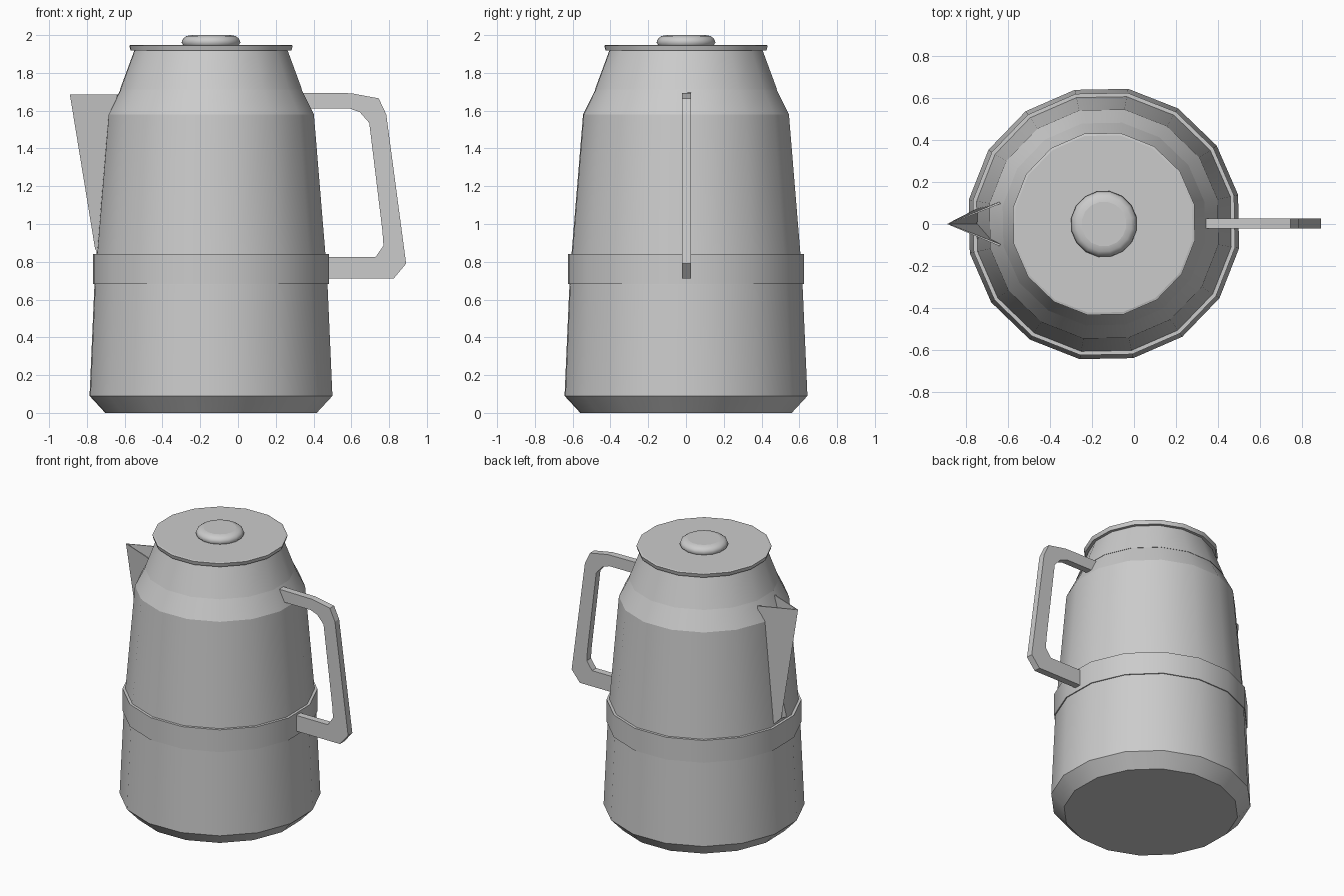
import bpy, bmesh, math

if "Cube" in bpy.data.objects:
    bpy.data.objects.remove(bpy.data.objects["Cube"])

AXIS_X = -0.143          # centre line of the pot
SIDES = 16
TURN = math.radians(12.3)  # flats face the main axes, very slightly turned
K = 1.016                # half width -> corner radius


def finish(name, bm):
    bmesh.ops.recalc_face_normals(bm, faces=bm.faces)
    mesh = bpy.data.meshes.new(name)
    bm.to_mesh(mesh)
    bm.free()
    obj = bpy.data.objects.new(name, mesh)
    bpy.context.collection.objects.link(obj)
    return obj


def lathe(name, profile, crisp=True):
    """Turn a (half width, z) profile round the pot axis and cap both ends."""
    bm = bmesh.new()
    rings = []
    for r, z in profile:
        rings.append([bm.verts.new((
            AXIS_X + K * r * math.cos(TURN + math.tau * i / SIDES),
            K * r * math.sin(TURN + math.tau * i / SIDES), z))
            for i in range(SIDES)])
    for a, b in zip(rings, rings[1:]):
        for i in range(SIDES):
            j = (i + 1) % SIDES
            bm.faces.new((a[i], a[j], b[j], b[i])).smooth = True
    bm.faces.new(rings[0][::-1])
    bm.faces.new(rings[-1])
    # keep the horizontal rings sharp, the sides smooth
    for n, ring in enumerate(rings):
        if crisp or n == 0:
            for i in range(SIDES):
                bm.edges.get((ring[i], ring[(i + 1) % SIDES])).smooth = False
    return finish(name, bm)


# Turned parts
lathe("body", [(0.56, 0), (0.643, 0.09), (0.617, 0.68), (0.606, 0.84),
               (0.545, 1.58), (0.478, 1.715)])
lathe("band", [(0.60, 0.682), (0.624, 0.682), (0.624, 0.842), (0.60, 0.842)])
lathe("lid", [(0.482, 1.712), (0.406, 1.918), (0.426, 1.918),
              (0.433, 1.945), (0.422, 1.948)])
lathe("lid_knob", [(0.145, 1.945), (0.156, 1.96), (0.148, 1.982),
                   (0.13, 1.995), (0.105, 2.0)], crisp=False)

# Handle: flat side outline given thickness
outline = [(0.33, 1.695), (0.60, 1.692), (0.745, 1.665), (0.785, 1.58),
           (0.89, 0.79), (0.825, 0.712), (0.45, 0.712), (0.45, 0.825),
           (0.728, 0.825), (0.77, 0.885), (0.765, 0.96), (0.695, 1.535),
           (0.645, 1.592), (0.59, 1.612), (0.33, 1.612)]
bm = bmesh.new()
side = bm.faces.new([bm.verts.new((x, -0.022, z)) for x, z in outline])
grown = bmesh.ops.extrude_face_region(bm, geom=[side])["geom"]
bmesh.ops.translate(bm, vec=(0, 0.048, 0),
                    verts=[g for g in grown if isinstance(g, bmesh.types.BMVert)])
finish("handle", bm)

# Spout: open V-shaped trough pressed against the body
bm = bmesh.new()
tip = bm.verts.new((-0.89, 0, 1.685))
heel = bm.verts.new((-0.757, 0, 0.87))
for s in (1, -1):
    top = bm.verts.new((-0.64, s * 0.105, 1.685))
    low = bm.verts.new((-0.745, s * 0.075, 0.85))
    bm.faces.new((tip, top, low, heel)[::s])
spout = finish("spout", bm)
# point the normals outward, then thicken inward
if spout.data.polygons[0].normal.y < 0:
    spout.data.flip_normals()
wall = spout.modifiers.new("wall", 'SOLIDIFY')
wall.thickness = 0.01
wall.offset = -1
